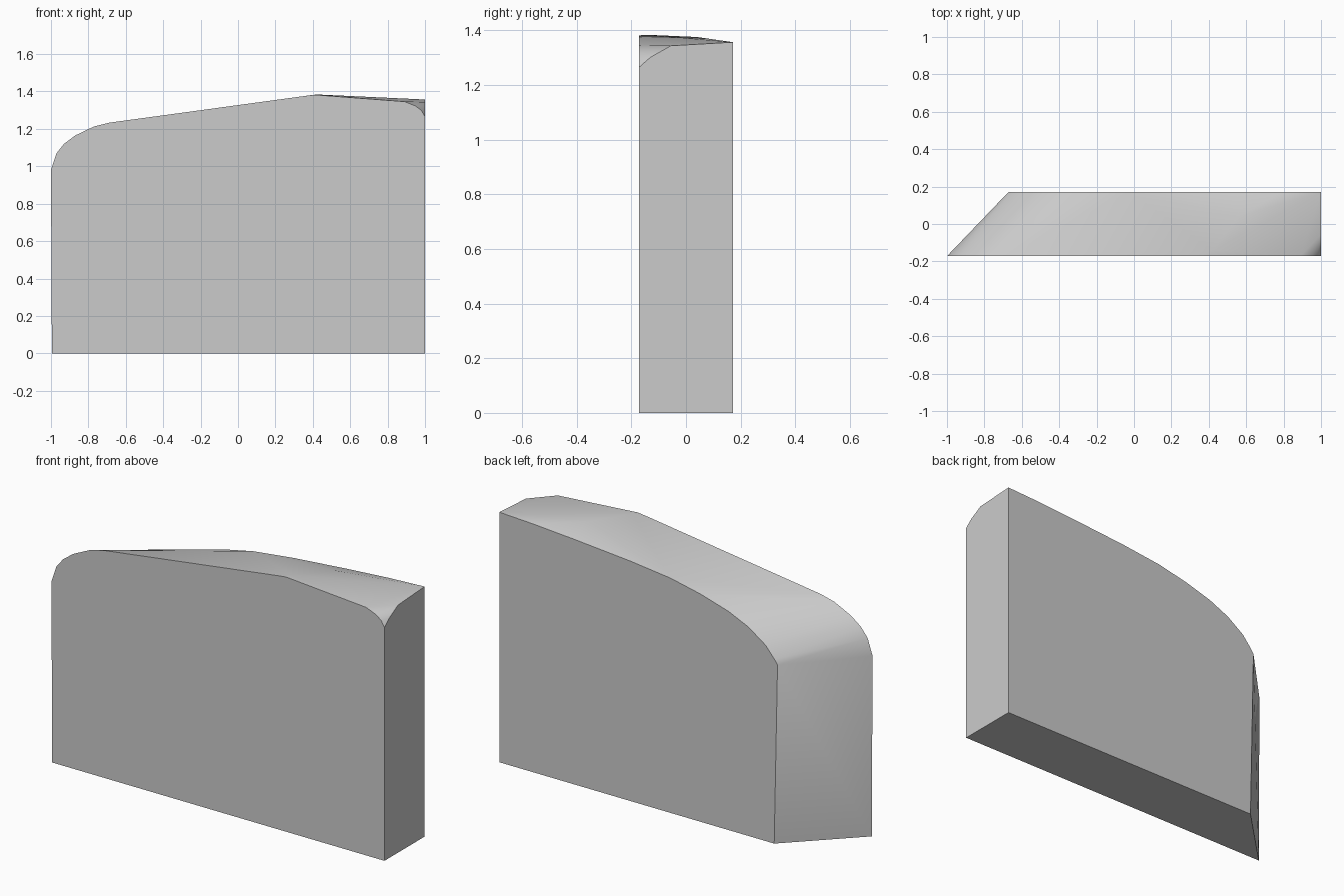
import bpy, bmesh, math

if "Cube" in bpy.data.objects:
    bpy.data.objects.remove(bpy.data.objects["Cube"])

HALF_DEPTH = 0.172

# Front outline (x, z): rounded left shoulder, sloping top, clipped right corner
front = [(-0.995, 0), (-1, 0.98), (-0.97, 1.07), (-0.93, 1.12), (-0.87, 1.165),
         (-0.77, 1.213), (-0.69, 1.233), (0.35, 1.375), (0.41, 1.382),
         (0.89, 1.346), (0.95, 1.322), (0.98, 1.299), (1, 1.265), (1, 0)]

# Back outline (x, z): shorter, with a longer sweep down to the left
back = [(-0.65, 0), (-0.67, 0.974), (-0.652, 1.0), (-0.598, 1.063), (-0.495, 1.134),
        (-0.375, 1.187), (-0.207, 1.236), (-0.027, 1.274), (0.213, 1.302),
        (0.55, 1.330), (0.79, 1.347), (1, 1.357), (1, 0)]

# Crown points (x, y, z): ridge across the top and curve along the right end
crown = [(0.42, -0.14, 1.384), (0.56, 0.04, 1.376),
         (1, -0.13, 1.302), (1, -0.055, 1.344)]

bm = bmesh.new()
for x, z in front:
    bm.verts.new((x, -HALF_DEPTH, z))
for x, z in back:
    bm.verts.new((x, HALF_DEPTH, z))
for co in crown:
    bm.verts.new(co)

# Wrap the convex block around the outlines, then merge flat sides
hull = bmesh.ops.convex_hull(bm, input=bm.verts[:])
bmesh.ops.delete(bm, geom=[v for v in bm.verts if not v.link_faces], context='VERTS')
bmesh.ops.dissolve_limit(bm, angle_limit=math.radians(0.5),
                         verts=bm.verts[:], edges=bm.edges[:])
bmesh.ops.recalc_face_normals(bm, faces=bm.faces[:])

mesh = bpy.data.meshes.new("slab_block")
bm.to_mesh(mesh)
bm.free()
slab = bpy.data.objects.new("slab_block", mesh)
bpy.context.collection.objects.link(slab)

# Soft top with crisp outer edges
bpy.context.view_layer.objects.active = slab
slab.select_set(True)
bpy.ops.object.shade_smooth_by_angle(angle=math.radians(30))
